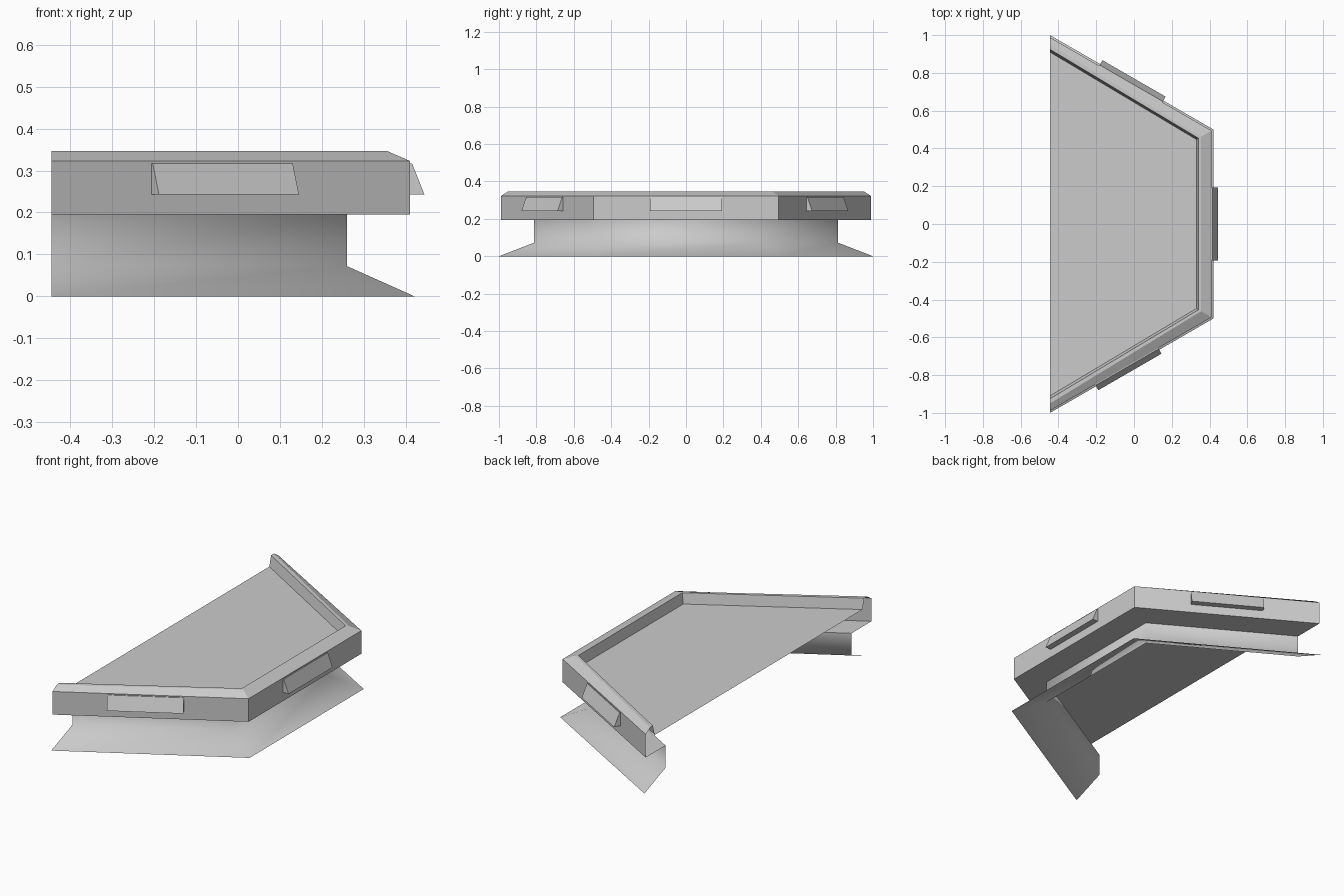
import bpy
from math import sin, cos, radians

if "Cube" in bpy.data.objects:
    bpy.data.objects.remove(bpy.data.objects["Cube"])

X0 = -0.445                      # centre of the hexagon that is cut in half
ANGLES = (90, 30, -30, -90)      # corners of the half hexagon
APOTHEM = cos(radians(30))


def make(name, verts, faces, smooth=None):
    mesh = bpy.data.meshes.new(name)
    mesh.from_pydata(verts, [], faces)
    obj = bpy.data.objects.new(name, mesh)
    bpy.context.collection.objects.link(obj)
    if smooth is not None:
        bpy.ops.object.select_all(action='DESELECT')
        obj.select_set(True)
        bpy.context.view_layer.objects.active = obj
        bpy.ops.object.shade_smooth_by_angle(angle=radians(smooth))
    return obj


def corner(radius, angle, z):
    return (X0 + radius * cos(radians(angle)), radius * sin(radians(angle)), z)


def sweep(name, profile, smooth=None):
    """Open shell: a (middle radius, end radius, z) profile along the half hexagon."""
    n = len(profile)
    verts = [corner(end if abs(a) == 90 else mid, a, z)
             for a in ANGLES for mid, end, z in profile]
    faces = [(i * n + j, i * n + j + 1, (i + 1) * n + j + 1, (i + 1) * n + j)[::-1]
             for i in range(3) for j in range(n - 1)]
    return make(name, verts, faces, smooth)


# Flared foot and recessed wall
sweep("flared_base", [(1, 1, 0), (0.814, 0.814, 0.072), (0.814, 0.814, 0.195)], 70)

# Overhanging band with a bevelled lip
sweep("rim", [(0.814, 0.814, 0.195), (0.988, 0.988, 0.195), (0.988, 0.988, 0.323),
              (0.924, 0.95, 0.347), (0.908, 0.925, 0.347), (0.895, 0.91, 0.29)])

# Flat recessed top plate
make("top_plate", [corner(0.91 if abs(a) == 90 else 0.895, a, 0.29) for a in ANGLES],
     [(3, 2, 1, 0)])

# Wedge tabs, one on each side of the band
for side, angle, shift in (("back", 60, 0.0), ("middle", 0, 0.0), ("front", -60, -0.025)):
    c, s = cos(radians(angle)), sin(radians(angle))
    wall = 0.988 * APOTHEM
    top, low, half = wall + 0.005, 0.89, 0.193
    section = [(wall - 0.005, 0.243), (low, 0.243), (top, 0.317), (wall - 0.005, 0.317)]
    verts = [(X0 + d * c - t * s, d * s + t * c, z)
             for t in (shift - half, shift + half) for d, z in section]
    faces = [(0, 1, 2, 3), (7, 6, 5, 4)] + [
        (i, i + 4, (i + 1) % 4 + 4, (i + 1) % 4) for i in range(4)]
    make(side + "_tab", verts, faces)
